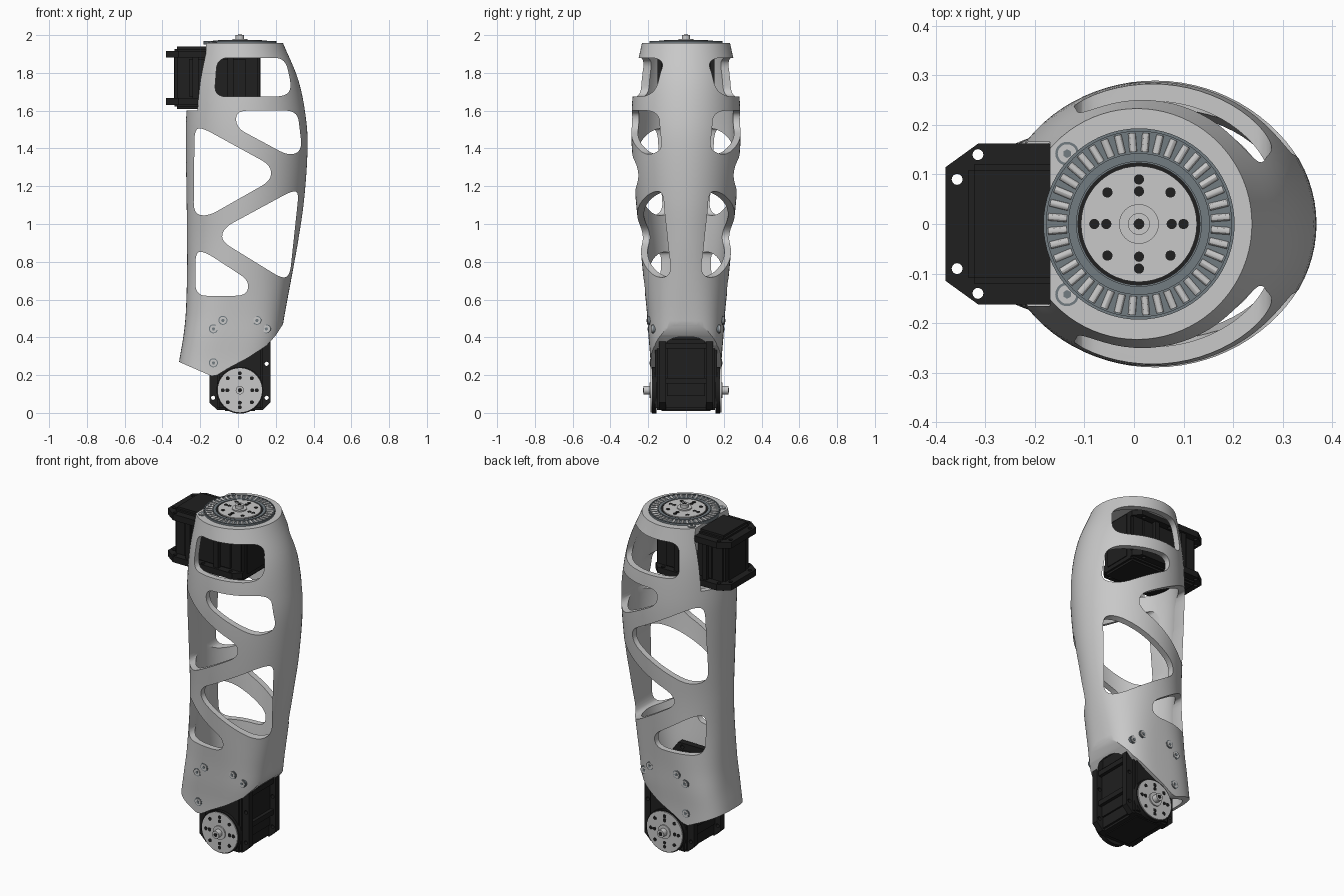
import bpy, bmesh, math
from mathutils import Matrix, Vector

if "Cube" in bpy.data.objects:
    bpy.data.objects.remove(bpy.data.objects["Cube"])


def material(name, *rgb):
    m = bpy.data.materials.new(name)
    m.use_nodes = True
    m.diffuse_color = (*rgb, 1)
    bsdf = m.node_tree.nodes["Principled BSDF"]
    bsdf.inputs["Base Color"].default_value = (*rgb, 1)
    bsdf.inputs["Roughness"].default_value = 0.6
    return m


GREY = material("light grey", 0.58, 0.58, 0.58)
BLACK = material("black plastic", 0.014, 0.014, 0.014)
SLATE = material("slate steel", 0.17, 0.2, 0.22)


def finish(name, bm, mat=None, matrix=Matrix(), angle=30):
    bmesh.ops.recalc_face_normals(bm, faces=bm.faces)
    mesh = bpy.data.meshes.new(name)
    bm.to_mesh(mesh)
    bm.free()
    ob = bpy.data.objects.new(name, mesh)
    ob.matrix_world = matrix
    bpy.context.collection.objects.link(ob)
    if mat:
        mesh.materials.append(mat)
        smooth(ob, angle)
    return ob


def smooth(ob, angle=30):
    bpy.ops.object.select_all(action='DESELECT')
    ob.select_set(True)
    bpy.context.view_layer.objects.active = ob
    bpy.ops.object.shade_smooth_by_angle(angle=math.radians(angle))


def frame(origin, u, v):
    """Local x along u, y along v, z along u cross v."""
    u, v = Vector(u), Vector(v)
    m = Matrix((u, v, u.cross(v))).transposed().to_4x4()
    m.translation = origin
    return m


def add_disc(bm, x, y, r, z0, z1, seg=48):
    bmesh.ops.create_cone(bm, cap_ends=True, segments=seg, radius1=r, radius2=r, depth=z1 - z0,
                          matrix=Matrix.Translation((x, y, (z0 + z1) / 2)))


def discs(name, items, mat, matrix, seg=48):
    bm = bmesh.new()
    for it in items:
        add_disc(bm, *it, seg=seg)
    return finish(name, bm, mat, matrix)


def add_prism(bm, pts, a, b, to3d):
    rings = [[bm.verts.new(to3d(p, q, h)) for p, q in pts] for h in (a, b)]
    bm.faces.new(rings[0])
    bm.faces.new(rings[1])
    for i in range(len(pts)):
        j = (i + 1) % len(pts)
        bm.faces.new((rings[0][i], rings[0][j], rings[1][j], rings[1][i]))


def rounded(pts, r, steps=7):
    out = []
    pts = [Vector(p) for p in pts]
    for i, p in enumerate(pts):
        a, b = pts[i - 1] - p, pts[(i + 1) % len(pts)] - p
        s = p + a.normalized() * min(r, a.length * 0.48)
        e = p + b.normalized() * min(r, b.length * 0.48)
        for k in range(steps + 1):
            t = k / steps
            out.append(s * (1 - t) ** 2 + p * (2 * t * (1 - t)) + e * t * t)
    return out


def cut(ob, cutter):
    mod = ob.modifiers.new("cut", 'BOOLEAN')
    mod.operation, mod.solver, mod.object = 'DIFFERENCE', 'EXACT', cutter
    bpy.context.view_layer.objects.active = ob
    bpy.ops.object.modifier_apply(modifier=mod.name)
    bpy.data.objects.remove(cutter)


# Shell sections: height, left edge, right edge, half depth, squareness
ROWS = [(0.1, -0.335, 0.18, 0.185, 3), (0.27, -0.312, 0.205, 0.188, 3),
        (0.4, -0.29, 0.228, 0.198, 3), (0.52, -0.277, 0.247, 0.206, 2.7),
        (0.73, -0.27, 0.286, 0.227, 2.2), (0.92, -0.27, 0.32, 0.245, 2),
        (1.13, -0.272, 0.35, 0.266, 2), (1.39, -0.276, 0.368, 0.286, 2),
        (1.55, -0.275, 0.361, 0.289, 2), (1.76, -0.258, 0.32, 0.274, 2),
        (1.958, -0.226, 0.238, 0.233, 2)]


def section(z):
    z = min(max(z, ROWS[0][0]), ROWS[-1][0])
    i = max(k for k in range(len(ROWS) - 1) if ROWS[k][0] <= z)
    a, b = ROWS[i], ROWS[i + 1]
    p, q = ROWS[max(i - 1, 0)], ROWS[min(i + 2, len(ROWS) - 1)]
    h = b[0] - a[0]
    t = (z - a[0]) / h
    vals = []
    for c in range(1, 5):
        m0 = (b[c] - p[c]) / (b[0] - p[0]) * h
        m1 = (q[c] - a[c]) / (q[0] - a[0]) * h
        vals.append((2*t**3 - 3*t*t + 1) * a[c] + (t**3 - 2*t*t + t) * m0
                    + (3*t*t - 2*t**3) * b[c] + (t**3 - t*t) * m1)
    left, right, depth, n = vals
    return (left + right) / 2, (right - left) / 2, depth, n


def loft(name, z0, z1, inset, rings=48, seg=80):
    bm = bmesh.new()
    prev = None
    for k in range(rings + 1):
        z = z0 + (z1 - z0) * k / rings
        cx, rx, ry, n = section(z)
        ring = []
        for s in range(seg):
            c, d = math.cos(math.tau * s / seg), math.sin(math.tau * s / seg)
            ring.append(bm.verts.new((cx + (rx - inset) * math.copysign(abs(c) ** (2 / n), c),
                                      (ry - inset) * math.copysign(abs(d) ** (2 / n), d), z)))
        if prev:
            for s in range(seg):
                bm.faces.new((prev[s], prev[s - 1], ring[s - 1], ring[s]))
        else:
            bm.faces.new(ring)
        prev = ring
    bm.faces.new(prev)
    return finish(name, bm)


# Hollow shell with truss windows, motor slot and curved lower edge
shell = loft("leg_shell", 0.1, 1.958, 0)
cut(shell, loft("shell_core", 0.05, 1.91, 0.035))
WINDOWS = [
    [(-0.125, 1.675), (-0.11, 1.88), (0.25, 1.88), (0.285, 1.72), (0.25, 1.675)],
    [(-0.01, 1.6), (0.315, 1.6), (0.34, 1.39), (0.27, 1.36), (-0.01, 1.51)],
    [(-0.23, 1.5), (-0.19, 1.51), (0.175, 1.31), (0.175, 1.23), (-0.16, 1.04), (-0.235, 1.055)],
    [(0.285, 1.175), (0.322, 1.17), (0.275, 0.73), (0.235, 0.71), (-0.09, 0.91), (-0.075, 0.98)],
    [(-0.225, 0.62), (-0.225, 0.855), (-0.17, 0.85), (0.06, 0.7), (0.045, 0.62)]]
along_y = lambda p, q, h: (p, h, q)
bm = bmesh.new()
for w in WINDOWS:
    add_prism(bm, rounded(w, 0.06), -0.5, 0.5, along_y)
add_prism(bm, [(-0.6, 1.6), (-0.17, 1.6), (-0.17, 2.1), (-0.6, 2.1)], -0.166, 0.166, along_y)
add_prism(bm, [(-0.6, 0), (-0.6, 0.395), (-0.14, 0.195), (-0.11, 0.2), (-0.05, 0.237), (0.05, 0.29),
               (0.15, 0.355), (0.2, 0.41), (0.235, 0.465), (0.26, 0.52), (0.5, 0.52), (0.5, 0)],
          -0.5, 0.5, along_y)
cut(shell, finish("shell_cutter", bm))
shell.data.materials.clear()
shell.data.materials.append(GREY)
smooth(shell, 32)


def horn(name, matrix, base, top):
    """Output disc with hub, bolt holes and shaft; local z is the axis."""
    discs(name + "_rim", [(0, 0, 0.124, base - 0.01, top - 0.006)], BLACK, matrix)
    discs(name + "_disc", [(0, 0, 0.117, base, top), (0, 0, 0.04, top, top + 0.007),
                           (0, 0, 0.022, top, 0.226)], GREY, matrix)
    spots = []
    for k in range(8):
        a = k * math.pi / 4
        for r in ((0.066, 0.09) if k % 2 == 0 else (0.09,)):
            spots.append((r * math.cos(a), r * math.sin(a), 0.0105, top - 0.002, top + 0.002))
    spots.append((0, 0, 0.011, 0.22, 0.228))
    discs(name + "_bolt_holes", spots, BLACK, matrix, 12)


def motor(name, matrix):
    """Servo: local x along the body, z along the output axis."""
    bm = bmesh.new()
    bmesh.ops.create_cube(bm, size=1, matrix=Matrix.Translation((-0.12, 0, 0))
                          @ Matrix.Diagonal((0.45, 0.24, 0.33, 1)))
    bmesh.ops.bevel(bm, geom=bm.edges[:], offset=0.012, segments=2, affect='EDGES')
    finish(name + "_body", bm, BLACK, matrix)
    # End cover and side ribs
    bm = bmesh.new()
    for cx, cy, sx, sy, sz in ((-0.12, 0, 0.3, 0.26, 0.2), (-0.12, 0, 0.46, 0.16, 0.26),
                               (-0.235, 0, 0.03, 0.3, 0.27), (-0.05, 0, 0.03, 0.3, 0.27)):
        bmesh.ops.create_cube(bm, size=1, matrix=Matrix.Translation((cx, cy, 0))
                              @ Matrix.Diagonal((sx, sy, sz, 1)))
    finish(name + "_ribs", bm, BLACK, matrix)
    # Chamfered mounting flanges with through holes
    bm, holes = bmesh.new(), bmesh.new()
    half = [(0.105, 0.12), (0.065, 0.162), (-0.325, 0.162), (-0.39, 0.115)]
    outline = half + [(x, -y) for x, y in reversed(half)]
    for z in (-0.125, 0.125):
        add_prism(bm, outline, z - 0.018, z + 0.018, lambda p, q, h: (p, q, h))
    for s in (-1, 1):
        for x, y in ((0.04, 0.142), (-0.14, 0.142), (-0.325, 0.14), (-0.367, 0.09)):
            add_disc(holes, x, s * y, 0.011, -0.3, 0.3, 16)
    flanges = finish(name + "_flanges", bm, BLACK, matrix)
    cut(flanges, finish(name + "_hole_cutter", holes, None, matrix))


# Upper motor with vertical axis, lower motor with axis front to back
upper = frame((0.01, 0, 1.774), (1, 0, 0), (0, 1, 0))
lower = frame((0.01, 0, 0.12), (0, 0, -1), (1, 0, 0))
lower_back = frame((0.01, 0, 0.12), (0, 0, -1), (-1, 0, 0))
motor("upper_motor", upper)
motor("lower_motor", lower)
horn("upper_horn", upper, 0.17, 0.199)
horn("front_horn", lower, 0.165, 0.187)
horn("back_horn", lower_back, 0.165, 0.187)

# Roller bearing on top: races and a ring of radial rollers
discs("bearing_plate", [(0, 0, 0.193, 0.175, 0.19)], SLATE, upper, 72)
bm = bmesh.new()
for r0, r1, z1 in ((0.126, 0.143, 0.197), (0.187, 0.193, 0.195)):
    loops = [[bm.verts.new((r * math.cos(math.tau * k / 72), r * math.sin(math.tau * k / 72), z))
              for k in range(72)] for r, z in ((r0, 0.185), (r0, z1), (r1, z1), (r1, 0.185))]
    for i in range(4):
        a, b = loops[i - 1], loops[i]
        for k in range(72):
            bm.faces.new((a[k - 1], a[k], b[k], b[k - 1]))
finish("bearing_races", bm, SLATE, upper)
bm = bmesh.new()
for k in range(40):
    turn = Matrix.Rotation(math.tau * (k + 0.5) / 40, 4, 'Z')
    bmesh.ops.create_cone(bm, cap_ends=True, segments=12, radius1=0.008, radius2=0.008, depth=0.038,
                          matrix=turn @ Matrix.Translation((0.165, 0, 0.188))
                          @ Matrix.Rotation(math.pi / 2, 4, 'Y'))
finish("bearing_rollers", bm, GREY, upper)


def screw(name, matrix):
    discs(name + "_seat", [(0, 0, 0.024, -0.02, 0.002)], SLATE, matrix, 20)
    discs(name + "_head", [(0, 0, 0.019, -0.02, 0.005)], GREY, matrix, 20)
    discs(name + "_socket", [(0, 0, 0.009, -0.02, 0.007)], SLATE, matrix, 6)


# Screws on both shell sides and beside the motor slot
for side, word in ((-1, "front"), (1, "back")):
    for x, z in ((-0.08, 0.49), (-0.13, 0.445), (0.1, 0.49), (0.15, 0.445), (-0.13, 0.265)):
        cx, rx, ry, n = section(z)
        y = ry * (1 - abs((x - cx) / rx) ** n) ** (1 / n)
        screw(word + "_screw", frame((x, side * y, z), (0, 0, -1), (-side, 0, 0)))
    screw(word + "_top_screw", frame((-0.135, side * 0.142, 1.958), (1, 0, 0), (0, 1, 0)))
